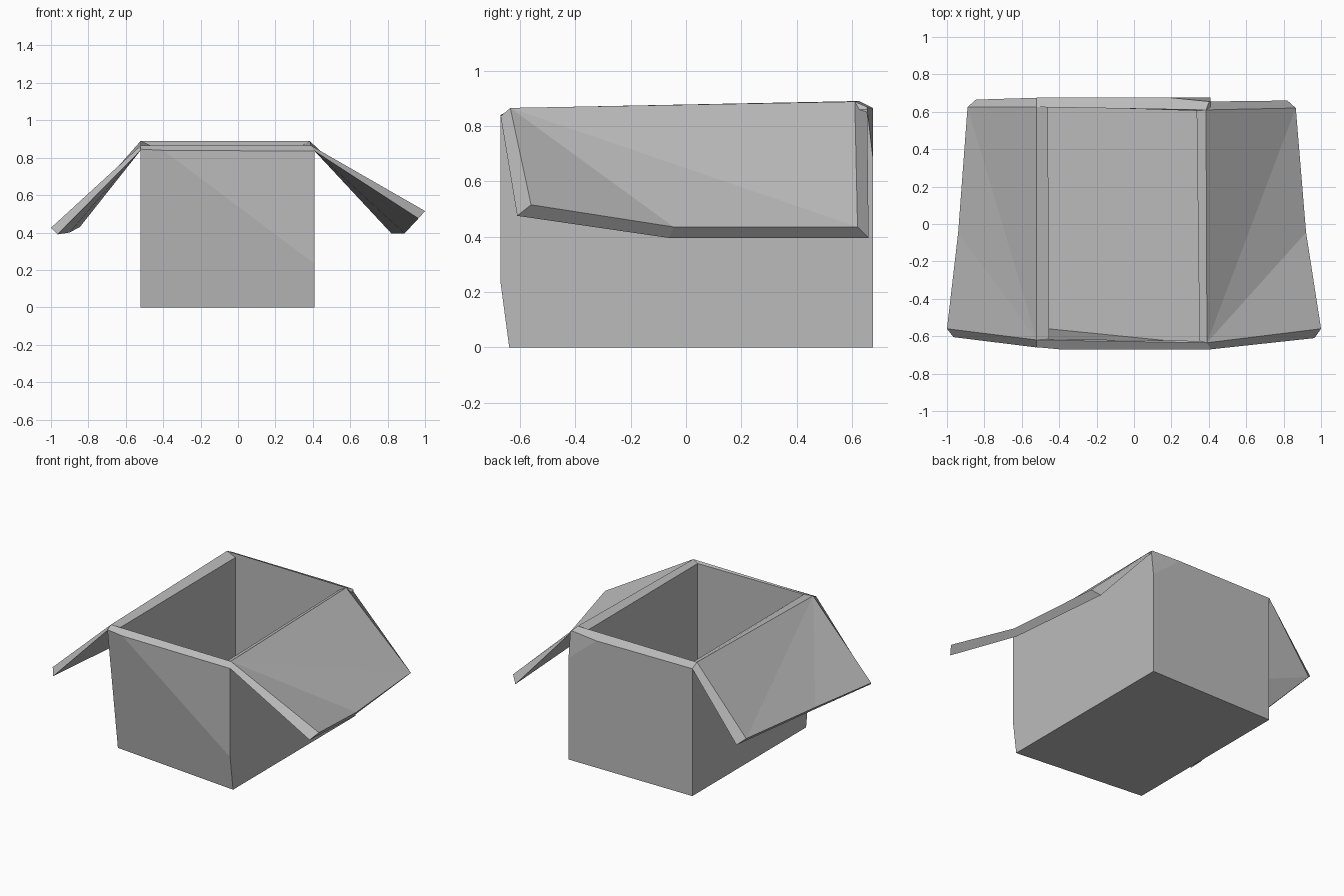
import bpy, bmesh
from mathutils import Vector

old = bpy.data.objects.get("Cube")
if old:
    bpy.data.objects.remove(old, do_unlink=True)

grey = bpy.data.materials.new("plain grey")
grey.use_nodes = True
colour = (0.5, 0.5, 0.5, 1)
grey.diffuse_color = colour
bsdf = next(n for n in grey.node_tree.nodes if n.type == 'BSDF_PRINCIPLED')
bsdf.inputs["Base Color"].default_value = colour


def finish(name, bm):
    bmesh.ops.recalc_face_normals(bm, faces=bm.faces[:])
    mesh = bpy.data.meshes.new(name)
    bm.to_mesh(mesh)
    bm.free()
    mesh.materials.append(grey)
    bpy.context.collection.objects.link(bpy.data.objects.new(name, mesh))


def bridge(bm, a, b):
    """Join two vertex rings with quads."""
    for i in range(len(a)):
        j = (i + 1) % len(a)
        bm.faces.new((a[i], a[j], b[j], b[i]))


def trim_corner(bm, corner, size):
    """Slice a sliver off a corner; size is the signed cut along each axis."""
    normal = Vector([-1 / s for s in size])
    point = Vector(corner) + Vector((size[0], 0, 0))
    cut = bmesh.ops.bisect_plane(bm, geom=bm.verts[:] + bm.edges[:] + bm.faces[:],
                                 plane_co=point, plane_no=normal, clear_outer=True)
    edges = [e for e in cut["geom_cut"] if isinstance(e, bmesh.types.BMEdge)]
    bmesh.ops.holes_fill(bm, edges=edges, sides=0)


# Corner order: front right, front left, back left, back right
outer = [(-.52, -.67, .84), (.41, -.67, .835), (.41, .675, .86), (-.52, .675, .865)]
ridge = [(-.52, -.62, .865), (.39, -.635, .865), (.385, .61, .888), (-.52, .625, .89)]
inner = [(-.455, -.615, .86), (.35, -.625, .85), (.335, .605, .86), (-.46, .63, .86)]
base = [(x, y, 0) for x, y, z in outer]
floor = [(x, y, .06) for x, y, z in inner]

# Open box body: outside, peaked rim, inside and floor
bm = bmesh.new()
rings = [[bm.verts.new(p) for p in ring] for ring in (base, outer, ridge, inner, floor)]
for lower, upper in zip(rings, rings[1:]):
    bridge(bm, lower, upper)
bm.faces.new(rings[0])
bm.faces.new(rings[-1])
trim_corner(bm, outer[2], (-.21, -.02, -.17))
trim_corner(bm, outer[0], (.12, .012, .09))
finish("box_body", bm)


# Side flaps: bent slabs, folded down along a diagonal crease
def flap(name, top, bottom):
    bm = bmesh.new()
    t, b = ([bm.verts.new(p) for p in side] for side in (top, bottom))
    bridge(bm, t, b)
    for v in (t, b):
        # hinge front, outer front, outer middle, outer back, hinge back
        bm.faces.new((v[0], v[1], v[2]))
        bm.faces.new((v[0], v[2], v[3]))
        bm.faces.new((v[0], v[3], v[4]))
    finish(name, bm)


flap("left_flap",
     [ridge[1], (1, -.56, .515), (.92, -.045, .435), (.865, .62, .435), ridge[2]],
     [outer[1], (.965, -.61, .475), (.89, -.06, .395), (.82, .66, .395), (.41, .655, .85)])
flap("right_flap",
     [ridge[0], (-1, -.56, .425), (-.94, -.045, .44), (-.89, .625, .47), ridge[3]],
     [(-.52, -.66, .84), (-.965, -.605, .39), (-.9, -.06, .4), (-.845, .665, .43), outer[3]])
